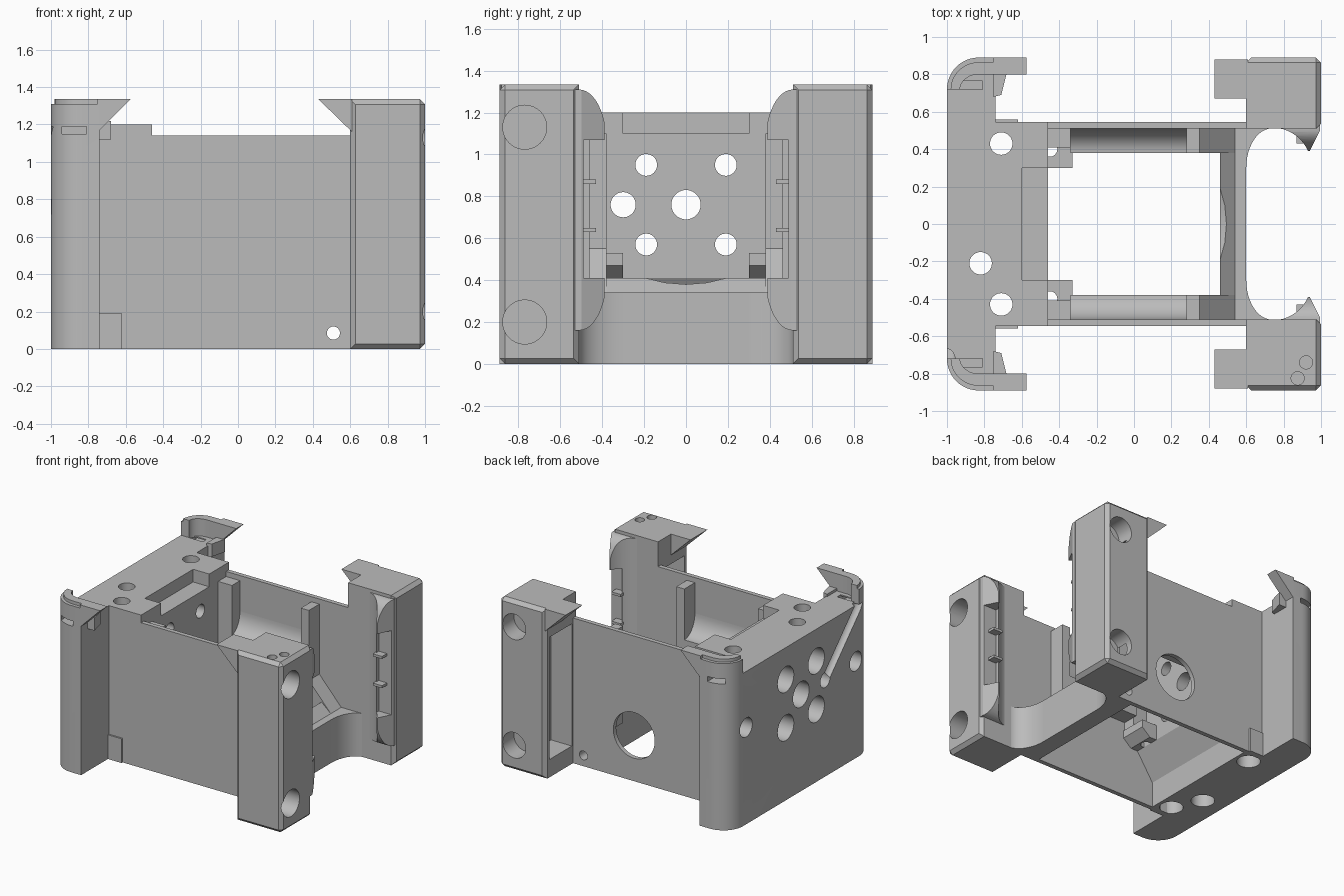
import bpy, bmesh, math
from mathutils import Vector, Matrix

if "Cube" in bpy.data.objects:
    bpy.data.objects.remove(bpy.data.objects["Cube"], do_unlink=True)

grey = bpy.data.materials.new("plain grey")
grey.use_nodes = True
grey.diffuse_color = (0.5, 0.5, 0.5, 1)
grey.node_tree.nodes["Principled BSDF"].inputs["Base Color"].default_value = (0.5, 0.5, 0.5, 1)


def finish(name, bm):
    bmesh.ops.recalc_face_normals(bm, faces=bm.faces)
    me = bpy.data.meshes.new(name)
    bm.to_mesh(me)
    bm.free()
    me.materials.append(grey)
    ob = bpy.data.objects.new(name, me)
    bpy.context.collection.objects.link(ob)
    return ob


def prism(name, pts, lo, hi, axis="z", side=1):
    """Extrude a 2D profile along an axis; side mirrors it in y."""
    def place(a, b, c):
        p = {"z": (a, b, c), "y": (a, c, b), "x": (c, a, b)}[axis]
        return Vector((p[0], p[1] * side, p[2]))
    bm = bmesh.new()
    face = bm.faces.new([bm.verts.new(place(a, b, lo)) for a, b in pts])
    out = bmesh.ops.extrude_face_region(bm, geom=[face])
    shift = place(0, 0, hi - lo)
    for v in out["geom"]:
        if isinstance(v, bmesh.types.BMVert):
            v.co += shift
    return finish(name, bm)


def box(name, x, y, z, side=1):
    return prism(name, [(x[0], y[0]), (x[1], y[0]), (x[1], y[1]), (x[0], y[1])], *z, side=side)


def rod(name, start, end, r):
    a, b = Vector(start), Vector(end)
    bm = bmesh.new()
    turn = (b - a).to_track_quat("Z", "Y").to_matrix().to_4x4()
    bmesh.ops.create_cone(bm, cap_ends=True, segments=40, radius1=r, radius2=r,
                          depth=(b - a).length, matrix=Matrix.Translation((a + b) / 2) @ turn)
    return finish(name, bm)


def arc(cx, cy, rx, ry, a0, a1, n=12):
    return [(cx + rx * math.cos(math.radians(a0 + (a1 - a0) * i / n)),
             cy + ry * math.sin(math.radians(a0 + (a1 - a0) * i / n))) for i in range(n + 1)]


def combine(ob, tools, operation="DIFFERENCE"):
    """Apply boolean tools, then remove them."""
    for t in tools:
        m = ob.modifiers.new("bool", "BOOLEAN")
        m.operation, m.solver, m.object = operation, "EXACT", t
    bpy.context.view_layer.update()
    deps = bpy.context.evaluated_depsgraph_get()
    me = bpy.data.meshes.new_from_object(ob.evaluated_get(deps))
    ob.modifiers.clear()
    ob.data = me
    for t in tools:
        bpy.data.objects.remove(t, do_unlink=True)


def bevel_outer(ob, width):
    bm = bmesh.new()
    bm.from_mesh(ob.data)
    edges = []
    for e in bm.edges:
        mid = (e.verts[0].co + e.verts[1].co) / 2
        if mid.x > 0.99 or abs(mid.y) > 0.88:
            edges.append(e)
    bmesh.ops.bevel(bm, geom=edges, offset=width, segments=1, affect="EDGES")
    bm.to_mesh(ob.data)
    bm.free()


# End wall with rounded outer corners
half = [(-0.6, 0.53), (-0.74, 0.53), (-0.74, 0.89)] + arc(-0.83, 0.72, 0.17, 0.17, 90, 180)
outline = half + [(x, -y) for x, y in reversed(half)]
end_wall = prism("end_wall", outline, 0, 1.2)
inner_shelf = prism("inner_shelf", [(-0.62, 0.17), (-0.6, 0.2), (-0.46, 0.41), (-0.46, 1.2), (-0.62, 1.2)],
                    -0.53, 0.53, "y")


def wall_holes():
    cuts = [box("notch_cut", (-0.6, -0.4), (-0.3, 0.3), (1.1, 1.3)),
            rod("axle_cut", (-1.1, 0, 0.76), (-0.4, 0, 0.76), 0.07),
            rod("cable_cut", (-1.1, -0.3, 0.76), (-0.4, -0.3, 0.76), 0.06)]
    for y in (-0.19, 0.19):
        for z in (0.57, 0.95):
            cuts.append(rod("bolt_cut", (-1.1, y, z), (-0.4, y, z), 0.052))
    return cuts


wall_cuts = wall_holes()
for y in (-0.19, 0.19):
    for z in (0.57, 0.95):
        wall_cuts.append(rod("bolt_head_cut", (-1.1, y, z), (-0.8, y, z), 0.1))
wall_cuts.append(rod("axle_head_cut", (-1.1, 0, 0.76), (-0.8, 0, 0.76), 0.1))
wall_cuts.append(rod("groove_cut", (-1, -0.3, 0.76), (-1, -0.78, 1.25), 0.045))
for x, y in ((-0.71, 0.43), (-0.71, -0.43), (-0.82, -0.21)):
    wall_cuts.append(rod("screw_cut", (x, y, -0.1), (x, y, 1.3), 0.06))
    wall_cuts.append(rod("screw_head_cut", (x, y, -0.1), (x, y, 0.15), 0.085))
for s in (1, -1):
    wall_cuts.append(rod("corner_cut", (-1.1, 0.68 * s, 0.76), (-0.85, 0.68 * s, 0.76), 0.075))
    wall_cuts.append(box("latch_cut", (-0.94, -0.81), (0.72, 0.95), (1.15, 1.19), s))
    wall_cuts.append(box("latch_top_cut", (-0.94, -0.81), (0.72, 0.765), (1.16, 1.3), s))
combine(end_wall, wall_cuts)
combine(inner_shelf, wall_holes())

for s, label in ((1, "left"), (-1, "right")):
    def part(name):
        return label + "_" + name

    # Raised lip and hook on the rounded corner
    lip = arc(-0.83, 0.72, 0.17, 0.17, 180, 90) + [(-0.74, 0.89), (-0.74, 0.8)]
    lip += arc(-0.83, 0.72, 0.1, 0.08, 90, 180)
    prism(part("corner_lip"), lip, 1.19, 1.31, side=s)
    cap = arc(-0.83, 0.72, 0.15, 0.145, 180, 90) + [(-0.74, 0.865), (-0.74, 0.8)]
    cap += arc(-0.83, 0.72, 0.1, 0.08, 90, 180)
    prism(part("corner_cap"), cap, 1.31, 1.335, side=s)
    prism(part("corner_hook"), [(-0.75, 1.16), (-0.74, 1.17), (-0.575, 1.335), (-0.75, 1.335)],
          0.8, 0.89, "y", s)
    prism(part("hook_rib"), [(-0.75, 0.68), (-0.71, 0.69), (-0.68, 0.81), (-0.75, 0.81)],
          1.12, 1.22, side=s)

    # Side plate, with its stepped top edge
    plate = prism(part("side_plate"), [(-0.75, 0), (0.62, 0), (0.62, 1.14), (-0.46, 1.14),
                                       (-0.46, 1.2), (-0.75, 1.2)], 0.51, 0.545, "y", s)
    cuts = [rod("pin_cut", (0.51, -1, 0.085), (0.51, 1, 0.085), 0.035)]
    if s == 1:
        cuts.append(rod("port_cut", (0.07, 0.3, 0.36), (0.07, 0.8, 0.36), 0.18))
    combine(plate, cuts)
    box(part("plate_tab"), (-0.74, -0.62), (0.54, 0.558), (0.0, 0.19), s)

    # Inner posts, bracket and curved ledge
    box(part("rear_post"), (-0.46, -0.34), (0.41, 0.515), (0.5, 1.1), s)
    box(part("front_post"), (0.28, 0.35), (0.38, 0.515), (0.34, 1.1), s)
    bracket = prism(part("bracket"), [(-0.47, 0.41), (-0.4, 0.41), (-0.33, 0.47), (-0.33, 0.53),
                                      (-0.47, 0.53)], 0.3, 0.515, "y", s)
    combine(bracket, [rod("bracket_cut", (-0.45, 0.4 * s, 0.3), (-0.45, 0.4 * s, 0.7), 0.04)])
    prism(part("curved_ledge"), [(0.515, 0.6), (0.38, 0.6)] + arc(0.38, 0.86, 0.13, 0.16, 270, 360)
          + [(0.515, 0.86)], -0.34, 0.28, "x", s)
    prism(part("ramp"), [(0.34, 0.34), (0.54, 0.34), (0.35, 0.55), (0.34, 0.55)], 0.38, 0.515, "y", s)

    # Corner pillar with pocket, holes and hook
    pillar = box(part("pillar"), (0.6, 1.0), (0.51, 0.89), (0, 1.335), s)
    bevel_outer(pillar, 0.027)
    cuts = [box("pocket_cut", (0.5, 0.78), (0.56, 0.84), (0.14, 1.1), s)]
    for z in (0.2, 1.13):
        if s == 1:
            cuts.append(rod("hole_cut", (0.87, 0.75, z), (0.87, 1, z), 0.1))
        else:
            cuts.append(rod("hole_cut", (0.82, -0.77, z), (1.1, -0.77, z), 0.105))
    if s == -1:
        for x, y in ((0.92, -0.74), (0.875, -0.825)):
            cuts.append(rod("top_cut", (x, y, 1.25), (x, y, 1.4), 0.035))
    combine(pillar, cuts)
    prism(part("pillar_hook"), [(0.61, 1.16), (0.6, 1.17), (0.43, 1.335), (0.61, 1.335)],
          0.67, 0.88, "y", s)

    # Curved guide fin along the pillar, rounded at both ends and slotted
    fin = prism(part("guide_fin"), arc(0.74, 0.3, 0.21, 0.215, 90, 25) + [(0.94, 0.39), (0.995, 0.5),
                (0.995, 0.53), (0.74, 0.53)], 0.1, 1.32, side=s)
    shape = [(0.54, 0.16)] + arc(0.51, 0.41, 0.13, 0.25, 270, 180)
    shape += arc(0.51, 1.06, 0.13, 0.25, 180, 90) + [(0.54, 1.31)]
    combine(fin, [prism("fin_shape", shape, 0.6, 1.1, "x", s)], "INTERSECT")
    combine(fin, [box("slot_cut", (0.88, 1.1), (0.3, 0.49), (0.41, 1.07), s)])
    for z in (0.64, 0.87):
        box(part("slot_rib"), (0.87, 0.95), (0.43, 0.5), (z - 0.01, z + 0.01), s)

    # Fillet joining the cross bar to the pillar
    prism(part("bar_fillet"), [(0.58, 0.53), (0.58, 0.3)] + arc(0.74, 0.3, 0.14, 0.212, 180, 90)
          + [(0.74, 0.53)], 0, 0.34, side=s)

# Cross bar with sloped inner edge
bar = prism("cross_bar", [(0.46, 0), (0.6, 0), (0.6, 0.34), (0.54, 0.34), (0.46, 0.41)], -0.52, 0.52, "y")
combine(bar, [rod("dip_cut", (0.3, 0, 1.02), (0.52, 0, 1.02), 0.64),
              rod("pin_cut", (0.51, -1, 0.085), (0.51, 1, 0.085), 0.035)])

# Smooth only the shallow angles so edges stay crisp
bpy.ops.object.select_all(action="DESELECT")
for ob in bpy.context.collection.objects:
    if ob.type == "MESH" and grey.name in ob.data.materials:
        ob.select_set(True)
        bpy.context.view_layer.objects.active = ob
bpy.ops.object.shade_smooth_by_angle(angle=math.radians(25))
